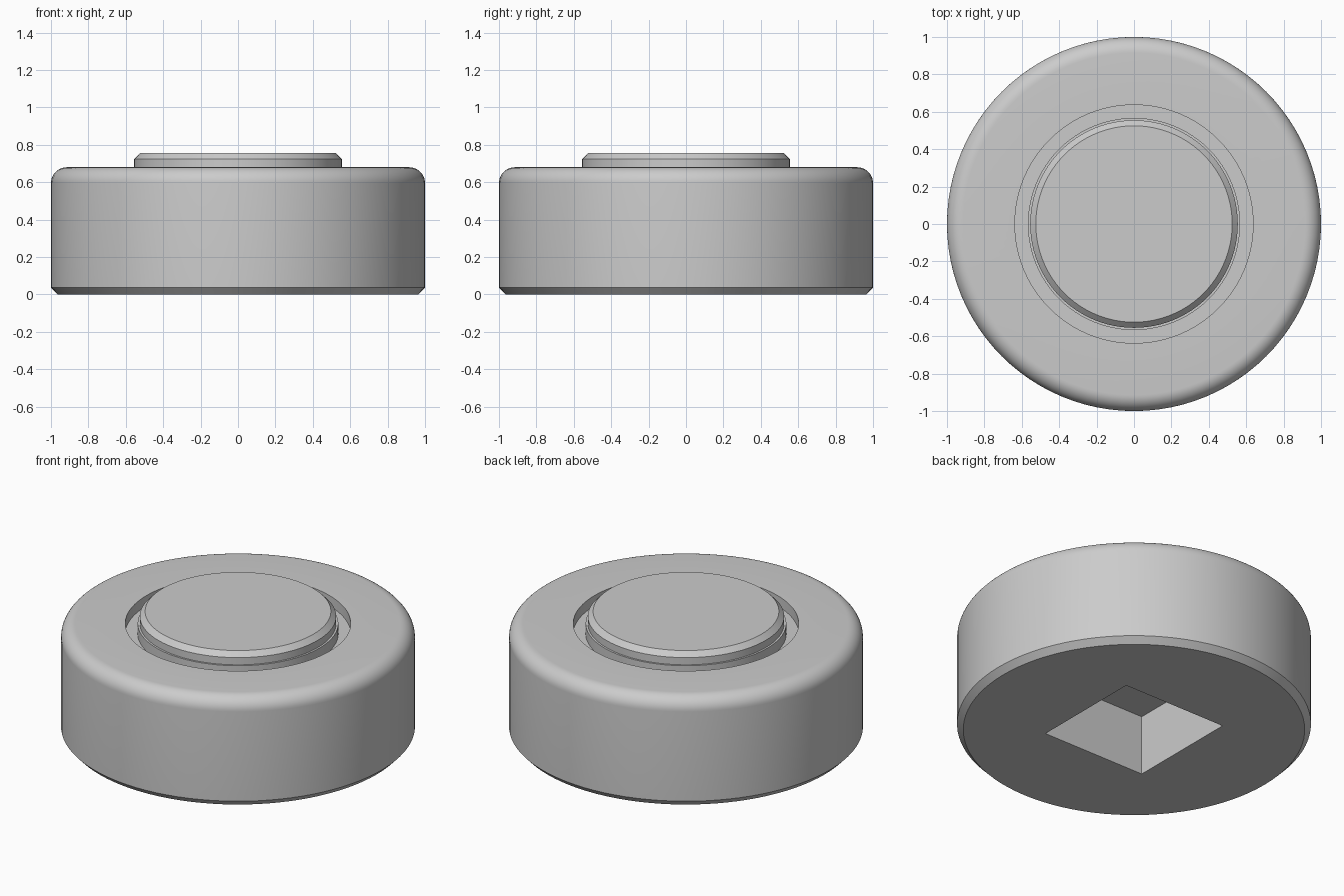
import bpy
import bmesh
from math import sin, cos, pi, radians
from mathutils import Vector

SEGMENTS = 96

# Remove the default object
cube = bpy.data.objects.get("Cube")
if cube:
    bpy.data.objects.remove(cube, do_unlink=True)

# Single plain grey
grey = bpy.data.materials.new("plain_grey")
grey.use_nodes = True
colour = (0.6, 0.6, 0.6, 1)
grey.diffuse_color = colour
grey.node_tree.nodes["Principled BSDF"].inputs["Base Color"].default_value = colour


def lathe(bm, profile):
    """Sweep (radius, height) points around z; return the rings of vertices."""
    angles = [2 * pi * i / SEGMENTS for i in range(SEGMENTS)]
    rings = [[bm.verts.new((r * cos(a), r * sin(a), z)) for a in angles]
             for r, z in profile]
    for lower, upper in zip(rings, rings[1:]):
        for i in range(SEGMENTS):
            j = (i + 1) % SEGMENTS
            bm.faces.new((lower[i], lower[j], upper[j], upper[i]))
    return rings


def loop_edges(bm, verts):
    pairs = zip(verts, verts[1:] + verts[:1])
    return [bm.edges.get(p) or bm.edges.new(p) for p in pairs]


def finish(bm, name):
    mesh = bpy.data.meshes.new(name)
    bm.to_mesh(mesh)
    bm.free()
    mesh.materials.append(grey)
    obj = bpy.data.objects.new(name, mesh)
    bpy.context.collection.objects.link(obj)
    bpy.ops.object.select_all(action='DESELECT')
    obj.select_set(True)
    bpy.context.view_layer.objects.active = obj
    bpy.ops.object.shade_smooth_by_angle(angle=radians(30))


# Dimensions
top, fillet = 0.68, 0.085
floor, hole_radius, collar_radius = 0.615, 0.637, 0.567
pocket_half, pocket_depth = 0.355, 0.373

# Body: bottom chamfer, wall, rounded shoulder, top face, recess around the button
shoulder = [(1 - fillet + fillet * cos(a), top - fillet + fillet * sin(a))
            for a in (pi / 2 * i / 10 for i in range(11))]
body = bmesh.new()
rings = lathe(body, [(0.965, 0), (1, 0.037)] + shoulder
              + [(hole_radius, top), (hole_radius, floor), (collar_radius, floor)])

# Square pocket in the underside
corners = [(-1, -1), (1, -1), (1, 1), (-1, 1)]
mouth, roof = [[body.verts.new((x * pocket_half, y * pocket_half, z)) for x, y in corners]
               for z in (0, pocket_depth)]
for i in range(4):
    j = (i + 1) % 4
    body.faces.new((mouth[j], mouth[i], roof[i], roof[j]))
body.faces.new(roof[::-1])

# Underside: fill between the outer rim and the pocket mouth
bmesh.ops.triangle_fill(body, use_beauty=True, normal=Vector((0, 0, -1)),
                        edges=loop_edges(body, rings[0]) + loop_edges(body, mouth))
bmesh.ops.recalc_face_normals(body, faces=body.faces[:])
finish(body, "body")

# Button: collar, stepped wall, chamfered flat top
button = bmesh.new()
rings = lathe(button, [(collar_radius, floor), (collar_radius, top),
                       (0.555, top), (0.555, 0.725), (0.525, 0.755)])
button.faces.new(rings[-1])
finish(button, "button")
